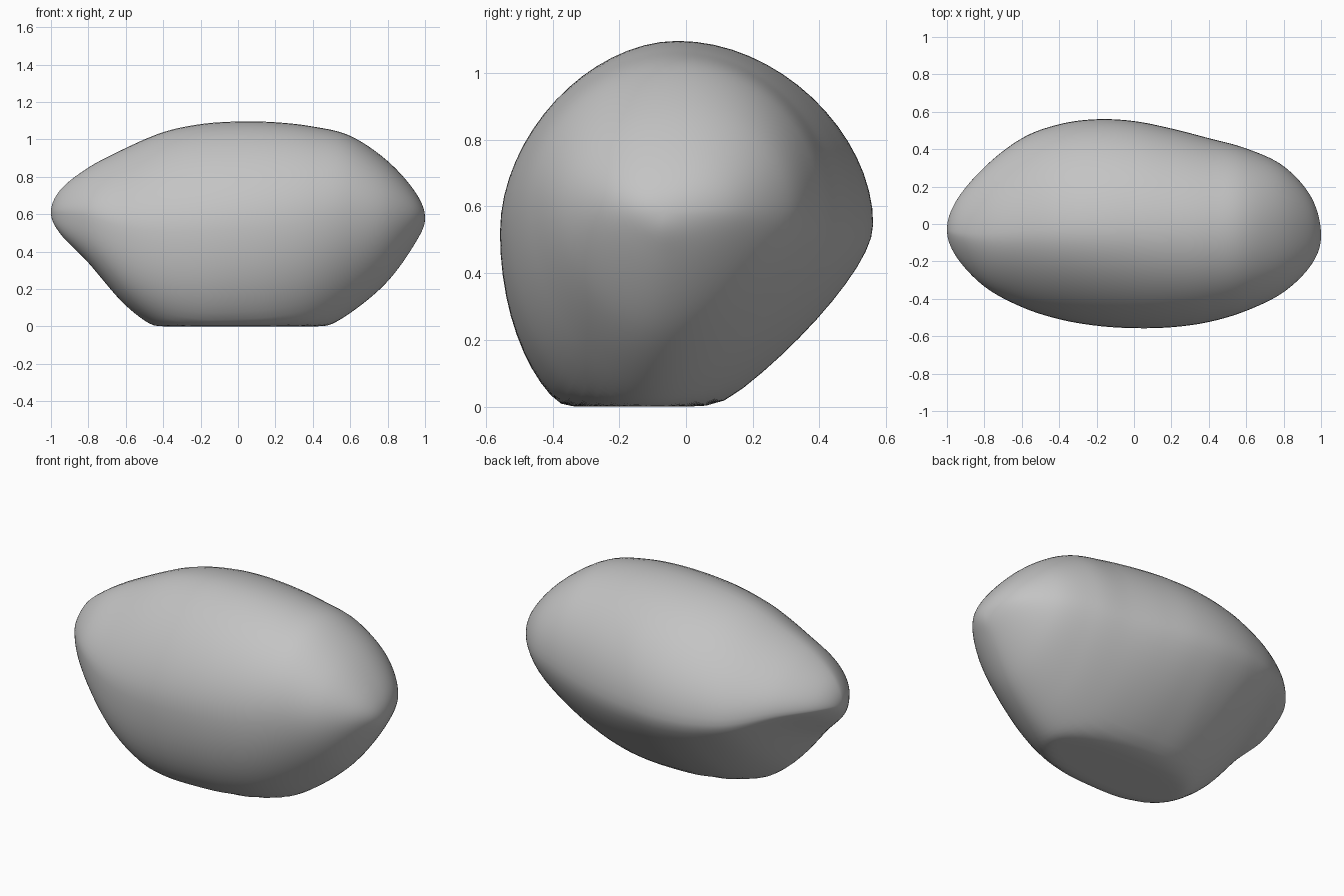
import bpy
import bmesh
import math
from mathutils import Vector

cube = bpy.data.objects.get("Cube")
if cube:
    bpy.data.objects.remove(cube, do_unlink=True)

# Stone outline stations along its length: x, top, bottom, front, back
# (bottoms below zero are flattened into the base later)
STATIONS = [
    (-1, .61, .61, -.03, -.03),
    (-.95, .73, .495, -.175, .125),
    (-.8, .85, .34, -.335, .305),
    (-.6, .955, .11, -.445, .46),
    (-.4, 1.04, -.03, -.51, .535),
    (-.2, 1.083, -.09, -.545, .562),
    (0, 1.097, -.1, -.558, .552),
    (.2, 1.093, -.09, -.553, .512),
    (.4, 1.07, -.04, -.525, .46),
    (.6, 1.02, .07, -.465, .405),
    (.8, .885, .24, -.365, .31),
    (.95, .715, .45, -.215, .14),
    (1, .58, .58, -.06, -.06),
]
STEPS = 8         # rings between neighbouring stations
ARC = 16          # points in each quarter of a ring


def mirrored(row):
    """Swap opposite sides so the outline runs smoothly over a tip."""
    x, top, bottom, front, back = row
    return (x, bottom, top, back, front)


def blend(a, b, c, d, t):
    """Smooth curve from b to c through its neighbours."""
    return b + .5 * t * (c - a + t * (2*a - 5*b + 4*c - d + t * (3*(b - c) + d - a)))


def bezier(p, q, r, s, t):
    u = 1 - t
    return u**3 * p + 3*u*u*t * q + 3*u*t*t * r + t**3 * s


def ring_points(x, top, bottom, front, back):
    """Closed cross-section through its four outermost points."""
    height, depth = top - bottom, back - front
    crest = Vector((x, front + depth * (.48 + .05 * x), top))
    rear = Vector((x, back, bottom + height * .54))
    keel = Vector((x, front + depth * (.385 + .05 * x), bottom))
    face = Vector((x, front, bottom + height * (.52 + .04 * x)))
    # Fullness of each quarter drifts from one end of the stone to the other
    quarters = [(crest, rear, True, .52 + .06 * x),
                (rear, keel, False, .29 + .13 * x),
                (keel, face, True, .58 - .13 * x),
                (face, crest, False, .48 + .12 * x)]
    points = []
    for start, end, sideways, k in quarters:
        corner = Vector((x, end.y, start.z) if sideways else (x, start.y, end.z))
        h1, h2 = start.lerp(corner, k), end.lerp(corner, k)
        points += [bezier(start, h1, h2, end, i / ARC) for i in range(ARC)]
    # Flatten the underside onto the ground with a tight rim
    for p in points:
        p.z = .5 * (p.z + math.sqrt(p.z * p.z + .0001))
    return points


# Stone body: rings lofted from tip to tip
rows = [mirrored(STATIONS[1])] + STATIONS + [mirrored(STATIONS[-2])]
bm = bmesh.new()
rings = []
for n in range(len(STATIONS) - 1):
    for step in range(STEPS):
        values = [blend(*four, step / STEPS) for four in zip(*rows[n:n + 4])]
        rings.append([bm.verts.new(p) for p in ring_points(*values)])
rings.append([bm.verts.new(p) for p in ring_points(*STATIONS[-1])])
for r, s in zip(rings, rings[1:]):
    for i in range(len(r)):
        j = (i + 1) % len(r)
        bm.faces.new((r[i], r[j], s[j], s[i]))
bmesh.ops.remove_doubles(bm, verts=bm.verts, dist=.0005)
# Even out the loft lightly
for _ in range(2):
    bmesh.ops.smooth_vert(bm, verts=bm.verts, factor=.4,
                          use_axis_x=False, use_axis_y=True, use_axis_z=True)
# Rest the base on the ground
low = min(v.co.z for v in bm.verts)
for v in bm.verts:
    v.co.z -= low
bmesh.ops.recalc_face_normals(bm, faces=bm.faces)

mesh = bpy.data.meshes.new("stone")
bm.to_mesh(mesh)
bm.free()
stone = bpy.data.objects.new("stone", mesh)
bpy.context.collection.objects.link(stone)

# Plain grey stone colour
grey = bpy.data.materials.new("stone_grey")
grey.use_nodes = True
colour = (.55, .55, .55, 1)
grey.diffuse_color = colour
grey.node_tree.nodes["Principled BSDF"].inputs["Base Color"].default_value = colour
mesh.materials.append(grey)

bpy.context.view_layer.objects.active = stone
stone.select_set(True)
bpy.ops.object.shade_smooth_by_angle(angle=math.radians(60))
